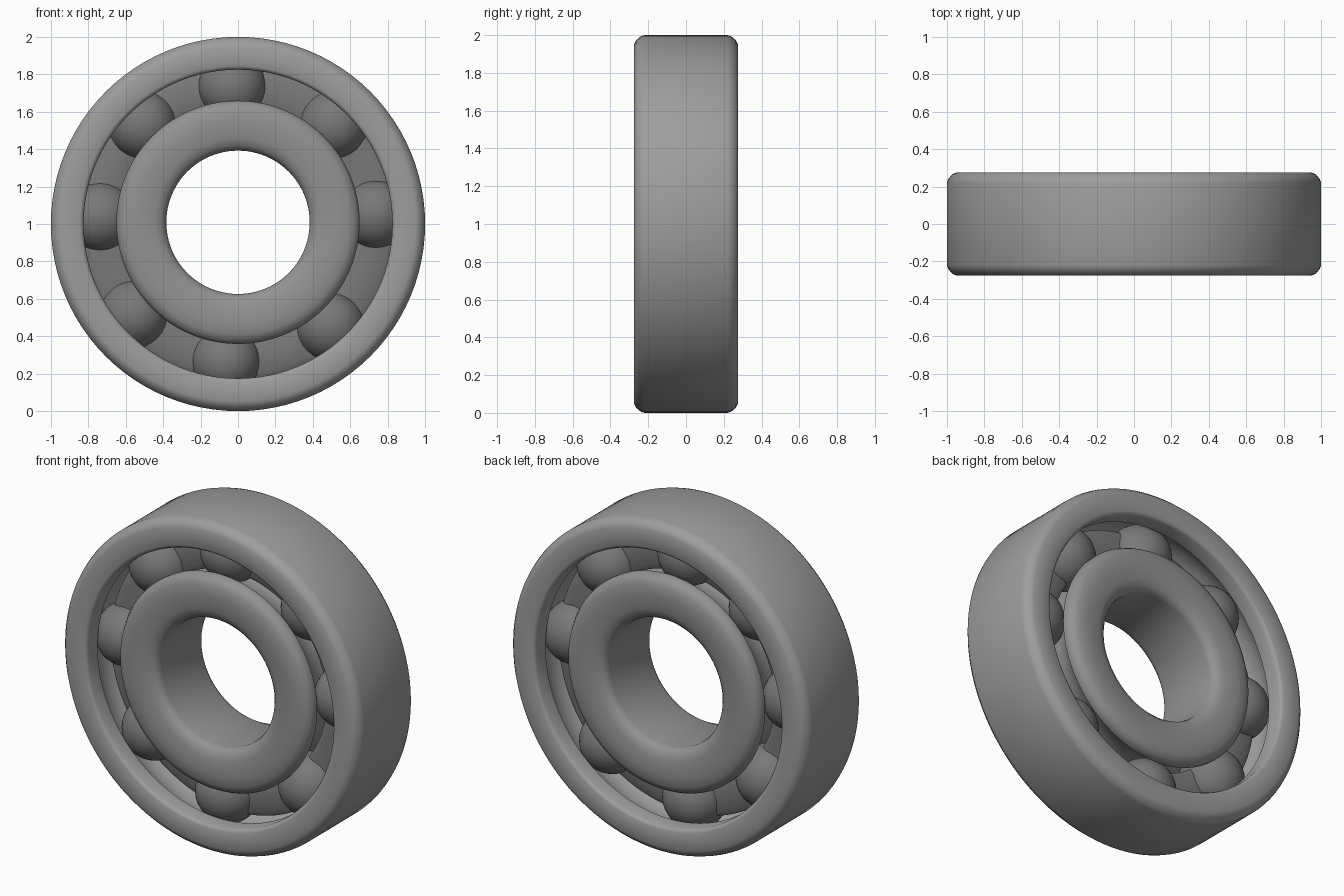
import bpy, bmesh
from math import sin, cos, pi, radians, acos

if "Cube" in bpy.data.objects:
    bpy.data.objects.remove(bpy.data.objects["Cube"])

PITCH, BALL_R, GROOVE_R = 0.737, 0.185, 0.19
BALL_ANGLES = (4, 46, 92.5, 134, 177, 221, 265, 312)  # slightly uneven spacing


def metal(name, value):
    mat = bpy.data.materials.new(name)
    mat.diffuse_color = (value, value, value, 1)
    mat.use_nodes = True
    mat.node_tree.nodes["Principled BSDF"].inputs["Base Color"].default_value = mat.diffuse_color
    return mat


STEEL = metal("steel", 0.34)
INNER_STEEL = metal("inner_steel", 0.29)
DARK_STEEL = metal("dark_steel", 0.19)


def finish(obj, mat):
    """Assign the metal and smooth everything but hard edges."""
    obj.data.materials.append(mat)
    bpy.ops.object.select_all(action='DESELECT')
    obj.select_set(True)
    bpy.context.view_layer.objects.active = obj
    bpy.ops.object.shade_smooth_by_angle(angle=radians(35))


def lathe(name, profile, mat, segments=96, zc=1.0):
    """Spin a closed (radius, y) profile around the y axis."""
    bm = bmesh.new()
    rings = []
    for i in range(segments):
        a = 2 * pi * i / segments
        rings.append([bm.verts.new((r * cos(a), y, zc + r * sin(a))) for r, y in profile])
    n = len(profile)
    for i in range(segments):
        r0, r1 = rings[i], rings[(i + 1) % segments]
        for j in range(n):
            k = (j + 1) % n
            bm.faces.new((r0[j], r0[k], r1[k], r1[j]))
    bmesh.ops.recalc_face_normals(bm, faces=bm.faces)
    mesh = bpy.data.meshes.new(name)
    bm.to_mesh(mesh)
    bm.free()
    obj = bpy.data.objects.new(name, mesh)
    bpy.context.collection.objects.link(obj)
    finish(obj, mat)
    return obj


def groove(edge_r, steps=12):
    """Raceway arc from +y to -y, starting and ending at edge_r."""
    half = acos(abs(edge_r - PITCH) / GROOVE_R)
    side = 1 if edge_r > PITCH else -1
    return [(PITCH + side * GROOVE_R * cos(t), GROOVE_R * sin(t))
            for t in (half - 2 * half * i / steps for i in range(steps + 1))]


def symmetric_ring(name, half, groove_edge, mat, zc=1.0):
    """Half profile on +y, mirrored to -y, with a raceway closing the loop."""
    back = [(r, -y) for r, y in reversed(half)]
    return lathe(name, back + half + groove(groove_edge), mat, zc=zc)


# outer ring: chamfered rim, raceway on the inside
symmetric_ring("outer_ring", [(1.0, 0.22), (0.993, 0.24), (0.972, 0.265), (0.95, 0.275),
                              (0.845, 0.275), (0.832, 0.268), (0.825, 0.255)], 0.825, STEEL)

# inner ring: slightly recessed, with a flared bore and rounded outer edge
symmetric_ring("inner_ring", [(0.383, 0.18), (0.39, 0.205), (0.41, 0.225), (0.45, 0.24),
                              (0.54, 0.245), (0.60, 0.24), (0.635, 0.222), (0.65, 0.195)],
               0.65, INNER_STEEL, zc=1.009)

# cage: thin band holding the balls apart
lathe("cage", [(0.62, -0.035), (0.62, 0.035), (0.65, 0.05), (0.80, 0.05),
               (0.83, 0.035), (0.83, -0.035), (0.80, -0.05), (0.65, -0.05)], DARK_STEEL)

# balls
for i, degrees in enumerate(BALL_ANGLES):
    a = radians(degrees)
    bpy.ops.mesh.primitive_uv_sphere_add(segments=32, ring_count=16, radius=BALL_R,
                                         location=(PITCH * cos(a), 0, 1 + PITCH * sin(a)))
    ball = bpy.context.object
    ball.name = f"ball_{i + 1}"
    finish(ball, DARK_STEEL)
